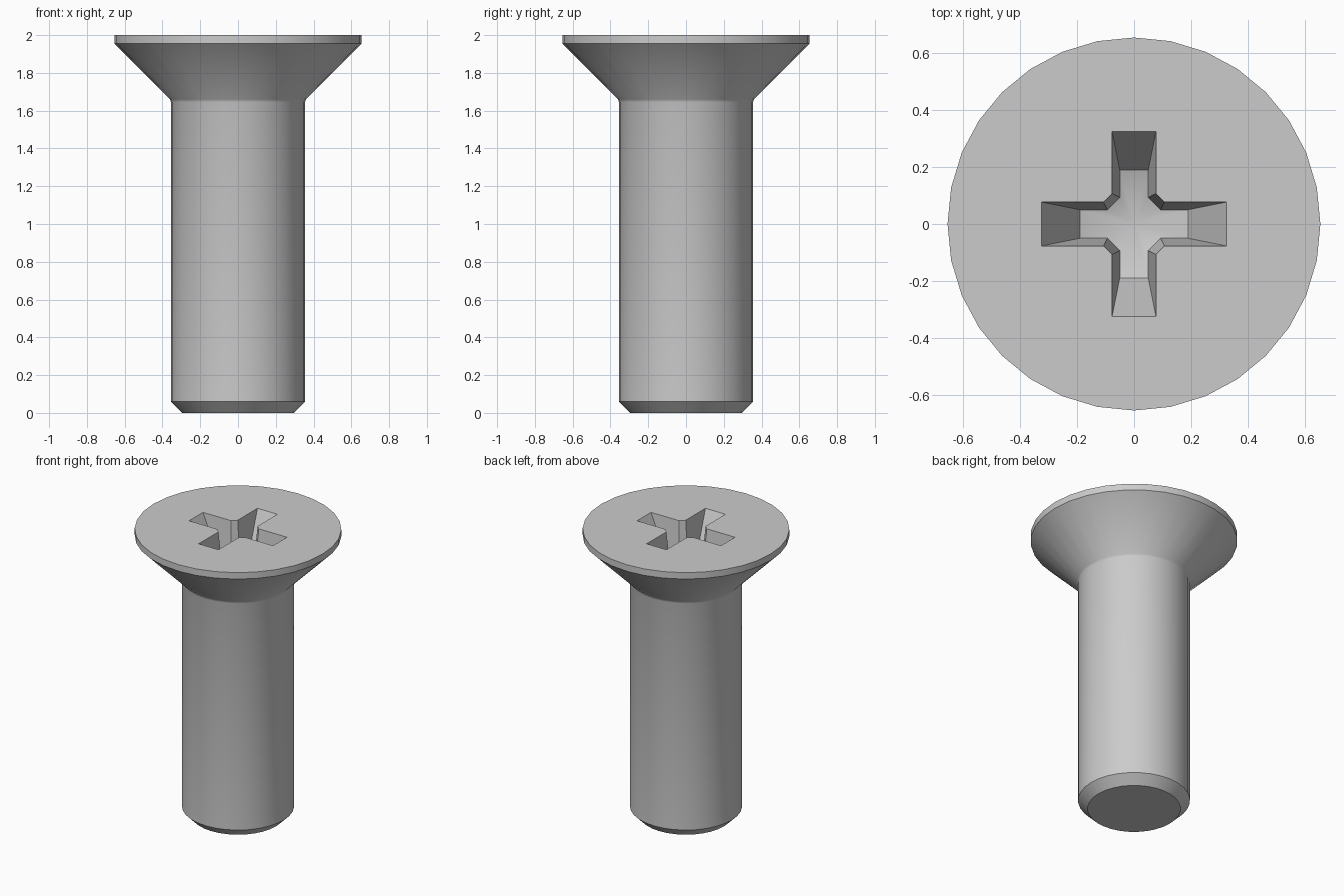
import bpy, bmesh, math

if "Cube" in bpy.data.objects:
    bpy.data.objects.remove(bpy.data.objects["Cube"])

SIDES = 32
HEIGHT = 2.0

steel = bpy.data.materials.new("grey_steel")
steel.use_nodes = True
colour = (0.6, 0.6, 0.6, 1)
steel.diffuse_color = colour
steel.node_tree.nodes["Principled BSDF"].inputs["Base Color"].default_value = colour

bm = bmesh.new()


def ring(points):
    return [bm.verts.new(p) for p in points]


def bridge(a, b):
    for i in range(len(a)):
        j = (i + 1) % len(a)
        bm.faces.new((a[i], a[j], b[j], b[i]))


def cross(half_width, reach, core, height):
    """Cross outline with cut inner corners; height is a function of radius."""
    arm = [(reach, -half_width), (reach, half_width),
           (core, half_width), (half_width, core)]
    points = []
    for turn in range(4):
        c, s = math.cos(turn * math.pi / 2), math.sin(turn * math.pi / 2)
        points += [(x * c - y * s, x * s + y * c, height(math.hypot(x, y)))
                   for x, y in arm]
    return ring(points)


# Lathed body: chamfered tip, shank, countersunk cone and thin rim
profile = [(0.295, 0), (0.355, 0.06), (0.355, 1.645), (0.36, 1.66),
           (0.655, 1.955), (0.655, HEIGHT)]
rings = []
for r, z in profile:
    angles = [2 * math.pi * i / SIDES for i in range(SIDES)]
    rings.append(ring([(r * math.cos(a), r * math.sin(a), z) for a in angles]))
for low, high in zip(rings, rings[1:]):
    bridge(low, high)
bm.faces.new(rings[0][::-1])

# Tapered cross recess with a shallow conical floor
floor_slope, floor_tip = 0.32, HEIGHT - 0.33
mouth = cross(0.077, 0.325, 0.107, lambda r: HEIGHT)
base = cross(0.05, 0.19, 0.093, lambda r: floor_tip + floor_slope * r)
bridge(mouth, base)
tip = bm.verts.new((0, 0, floor_tip))
for i, v in enumerate(base):
    bm.faces.new((v, base[(i + 1) % len(base)], tip))

# Flat top face around the recess
border = [bm.edges.get((loop[i - 1], loop[i]))
          for loop in (rings[-1], mouth) for i in range(len(loop))]
bmesh.ops.triangle_fill(bm, edges=border, use_beauty=True, normal=(0, 0, 1))
bmesh.ops.recalc_face_normals(bm, faces=bm.faces)

mesh = bpy.data.meshes.new("countersunk_screw")
bm.to_mesh(mesh)
bm.free()
mesh.materials.append(steel)
screw = bpy.data.objects.new("countersunk_screw", mesh)
bpy.context.collection.objects.link(screw)

# Smooth round surfaces, keep the edges sharp
bpy.ops.object.select_all(action='DESELECT')
screw.select_set(True)
bpy.context.view_layer.objects.active = screw
bpy.ops.object.shade_smooth_by_angle(angle=math.radians(32))
